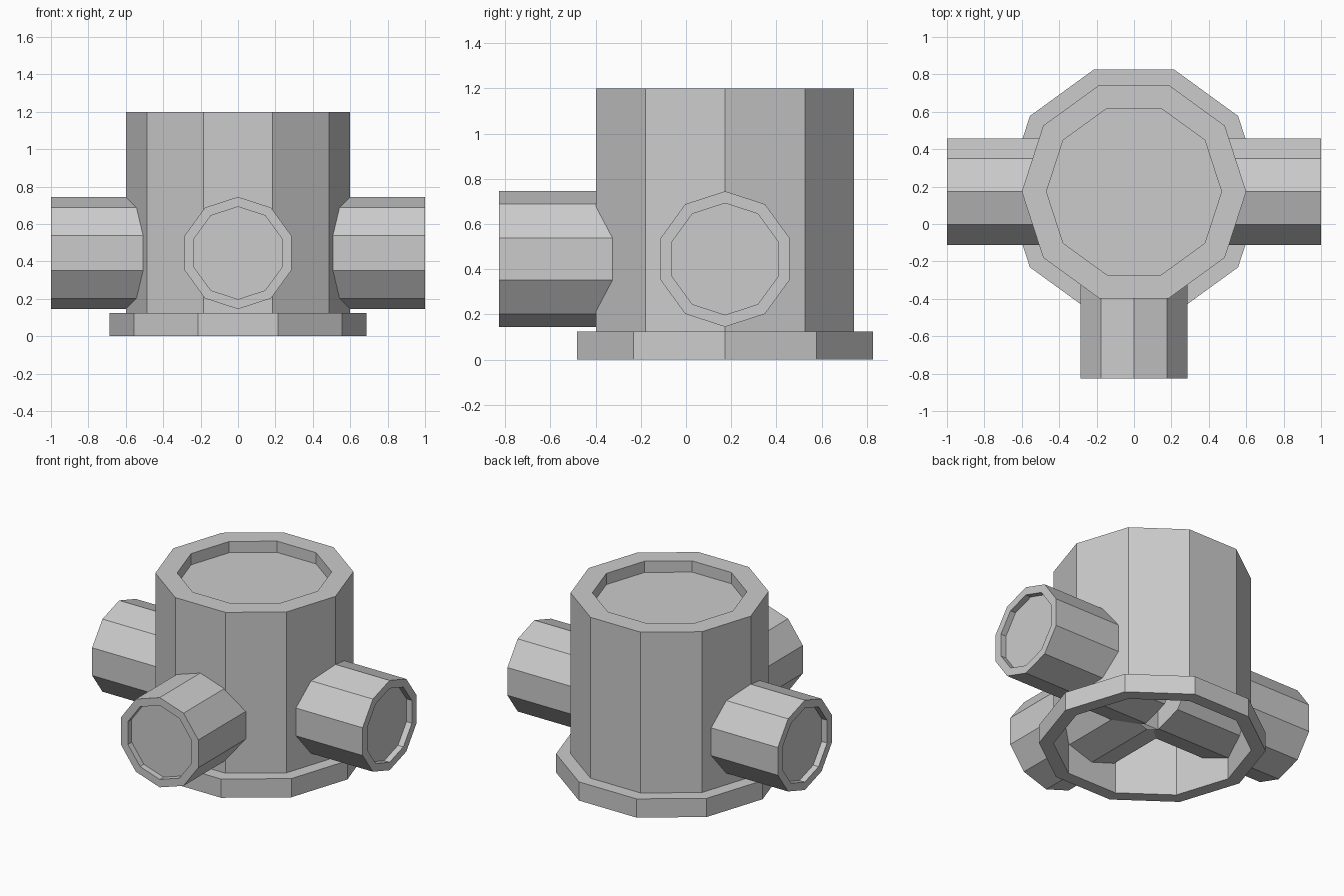
import bpy, bmesh
from math import pi, cos, sin
from mathutils import Matrix

if "Cube" in bpy.data.objects:
    bpy.data.objects.remove(bpy.data.objects["Cube"])

SIDES = 10
CY = 0.173      # axis of the upright body
PIPE_Z = 0.445  # height of the side pipes


def lathe(name, profile, matrix, cap=False, closed=False):
    """Revolve (radius, height) points into a ten-sided shell."""
    bm = bmesh.new()
    rings = [[bm.verts.new((r * cos(2 * pi * i / SIDES), r * sin(2 * pi * i / SIDES), h))
              for i in range(SIDES)] for r, h in profile]
    pairs = list(zip(rings, rings[1:]))
    if closed:
        pairs.append((rings[-1], rings[0]))
    for a, b in pairs:
        for i in range(SIDES):
            j = (i + 1) % SIDES
            bm.faces.new((a[i], a[j], b[j], b[i]))
    if cap:
        bm.faces.new(rings[-1])
    bm.transform(matrix)
    mesh = bpy.data.meshes.new(name)
    bm.to_mesh(mesh)
    bm.free()
    obj = bpy.data.objects.new(name, mesh)
    bpy.context.collection.objects.link(obj)
    return obj


upright = Matrix.Translation((0, CY, 0))

# Hollow body, open below, with a recessed top, flaring into the base flange
lathe("body", [(0.6, 0), (0.688, 0), (0.688, 0.125), (0.6, 0.125),
               (0.6, 1.2), (0.468, 1.2), (0.468, 1.125)], upright, cap=True)

# Inner wall of the base flange
lathe("flange_inner_wall", [(0.6, 0.125), (0.6, 0)], upright)

# Three pipes with recessed ends, open inside the body
pipe = [(0.3, 0.05), (0.3, 1.0), (0.247, 1.0), (0.247, 0.96)]
for name, turn in (("right_pipe", 0), ("left_pipe", pi), ("front_pipe", -pi / 2)):
    place = (Matrix.Translation((0, CY, PIPE_Z)) @ Matrix.Rotation(turn, 4, 'Z')
             @ Matrix.Rotation(pi / 2, 4, 'Y'))
    lathe(name, pipe, place, cap=True)
